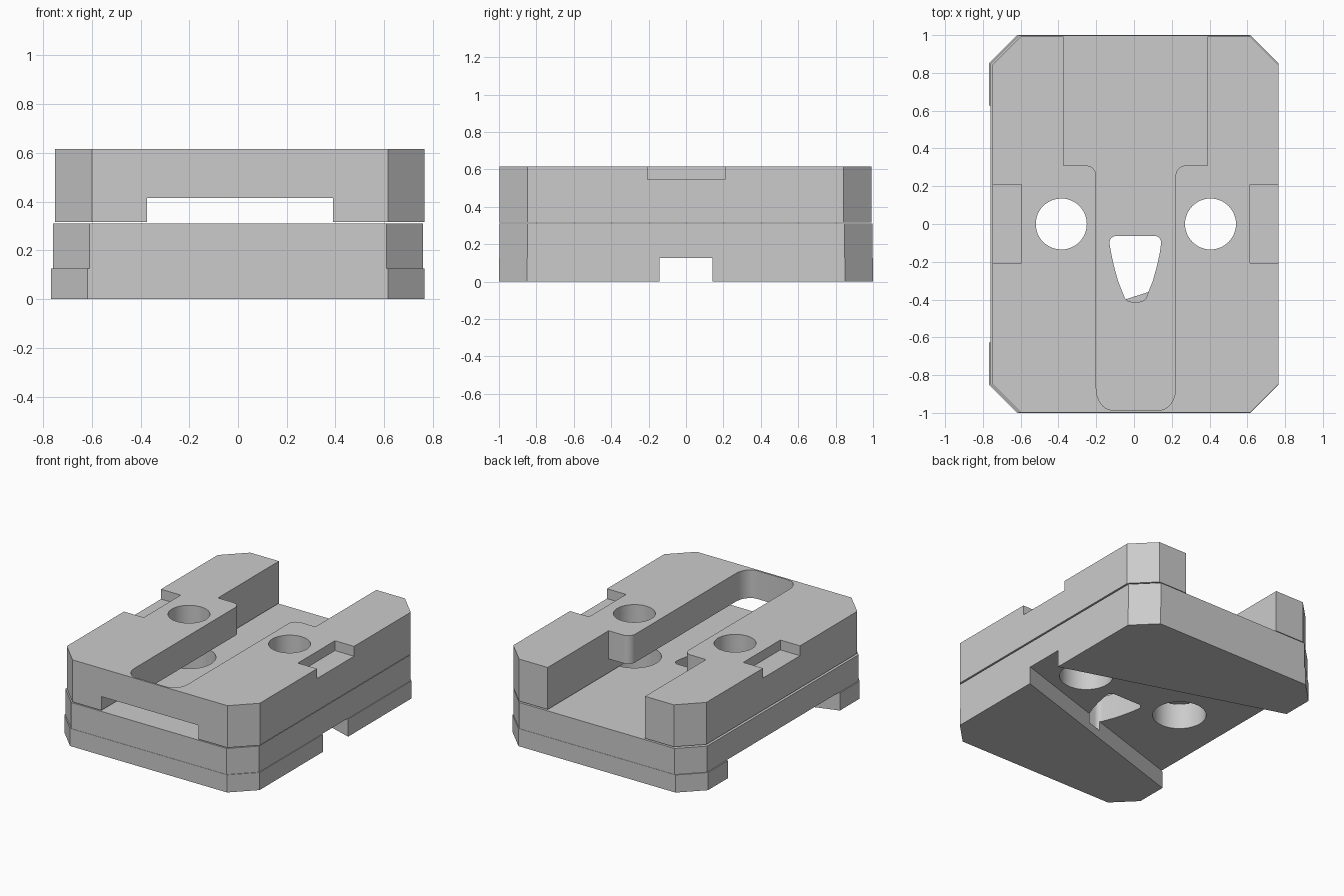
import bpy, bmesh, math

if "Cube" in bpy.data.objects:
    bpy.data.objects.remove(bpy.data.objects["Cube"])


def arc(cx, cy, rx, ry, a0, a1, n=8):
    """Points of an elliptical arc, angles in degrees."""
    return [(cx + rx * math.cos(math.radians(a0 + (a1 - a0) * i / n)),
             cy + ry * math.sin(math.radians(a0 + (a1 - a0) * i / n))) for i in range(n + 1)]


def rect(x0, x1, y0, y1):
    return [(x0, y0), (x1, y0), (x1, y1), (x0, y1)]


def octagon(x0, x1, y0, y1, c=0.15):
    return [(x0 + c, y0), (x1 - c, y0), (x1, y0 + c), (x1, y1 - c),
            (x1 - c, y1), (x0 + c, y1), (x0, y1 - c), (x0, y0 + c)]


def loft(name, layers):
    """Solid skinned through (outline, z) layers of equal point count."""
    bm = bmesh.new()
    rings = [[bm.verts.new((x, y, z)) for x, y in pts] for pts, z in layers]
    for a, b in zip(rings, rings[1:]):
        for i in range(len(a)):
            j = (i + 1) % len(a)
            bm.faces.new((a[i], a[j], b[j], b[i]))
    bm.faces.new(rings[0][::-1])
    bm.faces.new(rings[-1])
    bmesh.ops.recalc_face_normals(bm, faces=bm.faces)
    me = bpy.data.meshes.new(name)
    bm.to_mesh(me)
    bm.free()
    ob = bpy.data.objects.new(name, me)
    bpy.context.collection.objects.link(ob)
    return ob


def cut(target, outline, z0, z1):
    """Subtract a vertical prism from the target."""
    cutter = loft("cutter", [(outline, z0), (outline, z1)])
    cutter.hide_render = True
    mod = target.modifiers.new("cut", 'BOOLEAN')
    mod.operation, mod.solver, mod.object = 'DIFFERENCE', 'EXACT', cutter
    bpy.context.view_layer.objects.active = target
    bpy.ops.object.modifier_apply(modifier=mod.name)
    bpy.data.objects.remove(cutter)


def shade(ob):
    bpy.ops.object.select_all(action='DESELECT')
    ob.select_set(True)
    bpy.context.view_layer.objects.active = ob
    bpy.ops.object.shade_smooth_by_angle(angle=math.radians(30))


def circle(cx, r):
    return arc(cx, 0, r, r, 0, 352.5, 47)


HOLES = (-0.385, 0.405)

# Lower plate with slightly wider feet
lower = octagon(-0.768, 0.765, -1, 1)
upper = octagon(-0.76, 0.76, -0.998, 0.998)
base = loft("base_plate", [(lower, 0), (lower, 0.125), (upper, 0.125), (upper, 0.31)])

# Flared channel between the feet
cut(base, [(-0.868, -0.66), (0.865, -0.11), (0.865, 0.11), (-0.868, 0.66)], -0.1, 0.127)

# Tapered rounded opening, sunk partly into the front foot
pick = (arc(0.107, -0.1, 0.037, 0.037, 0, 90) + arc(-0.093, -0.1, 0.037, 0.037, 90, 180)
        + [(-0.122, -0.15), (-0.107, -0.22), (-0.085, -0.3)]
        + arc(-0.012, -0.372, 0.042, 0.04, 195, 270) + arc(0.027, -0.372, 0.042, 0.04, 270, 345)
        + [(0.1, -0.3), (0.122, -0.22), (0.137, -0.15)])
cut(base, pick, 0.06, 0.4)

# Wide bolt holes
for x in HOLES:
    cut(base, circle(x, 0.174), -0.1, 0.4)
shade(base)

# Upper rail block
rail = loft("rail_block", [(octagon(-0.75, 0.765, -0.998, 0.993), z) for z in (0.317, 0.615)])

# Low channel along the whole length
cut(rail, rect(-0.374, 0.39, -1.2, 1.2), 0.2, 0.415)

# Keyhole slot: wide at the back, narrow to the front with rounded ends
slot = ([(0.39, 1.2), (-0.374, 1.2), (-0.374, 0.31)]
        + arc(-0.255, 0.255, 0.055, 0.055, 90, 0)
        + arc(-0.115, -0.87, 0.085, 0.115, 180, 270) + arc(0.135, -0.87, 0.085, 0.115, 270, 360)
        + arc(0.275, 0.255, 0.055, 0.055, 180, 90) + [(0.39, 0.31)])
cut(rail, slot, 0.25, 0.8)

# Side notches
for x0, x1 in ((-0.9, -0.595), (0.615, 0.9)):
    cut(rail, rect(x0, x1, -0.207, 0.208), 0.545, 0.8)

# Bolt holes
for x in HOLES:
    cut(rail, circle(x, 0.135), 0.2, 0.8)
shade(rail)
